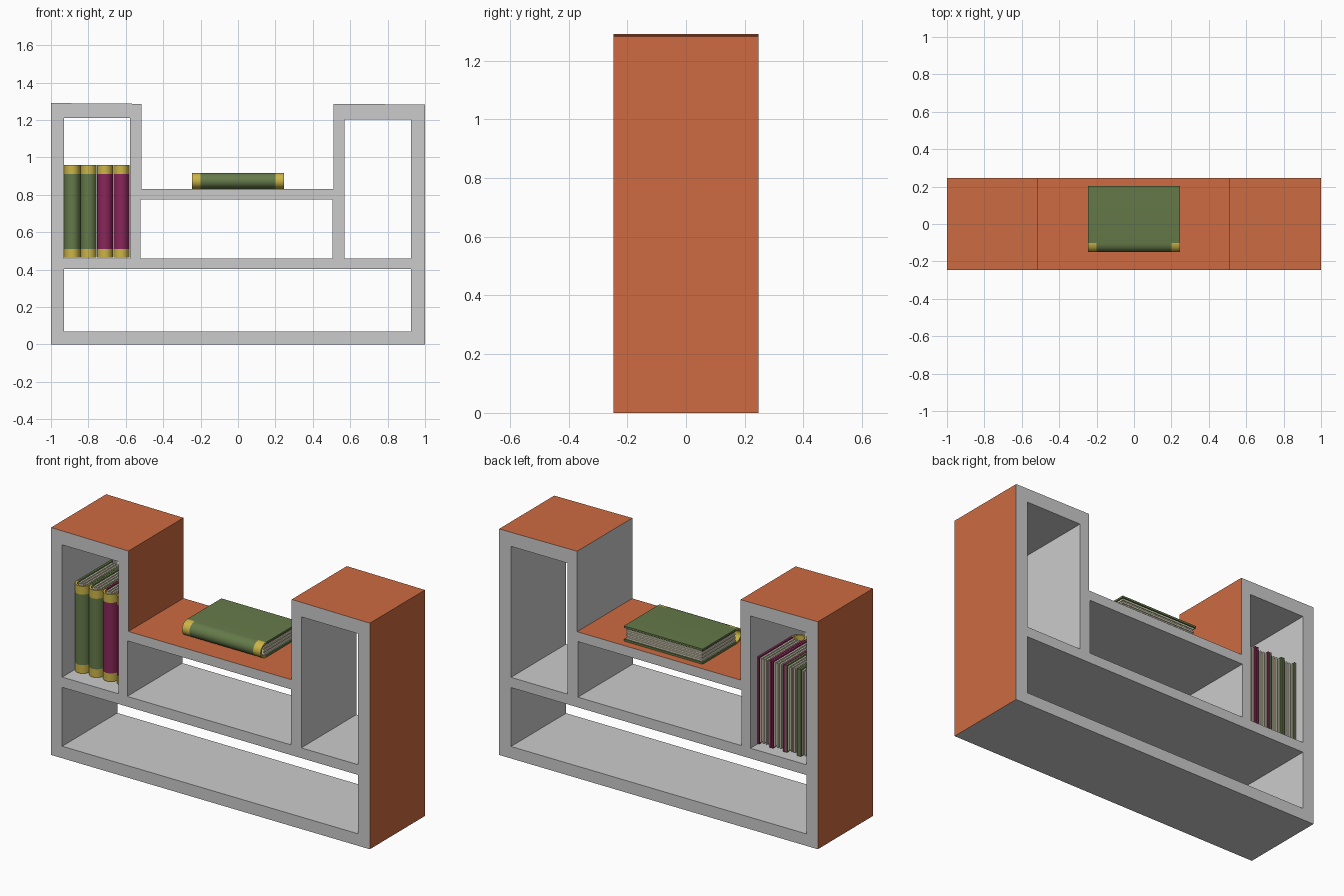
import bpy, bmesh, math

if "Cube" in bpy.data.objects:
    bpy.data.objects.remove(bpy.data.objects["Cube"])


def material(name, rgb):
    m = bpy.data.materials.new(name)
    m.diffuse_color = (*rgb, 1)
    m.use_nodes = True
    m.node_tree.nodes["Principled BSDF"].inputs["Base Color"].default_value = m.diffuse_color
    return m


wood = material("wood", (0.61, 0.146, 0.054))
grey = material("bare_panel", (0.8, 0.8, 0.8))
green = material("green_cloth", (0.13, 0.195, 0.067))
maroon = material("maroon_cloth", (0.25, 0.02, 0.1))
gold = material("gold_band", (0.6, 0.46, 0.065))
paper = material("paper", (0.78, 0.74, 0.56))


def finish(bm, name, mats):
    bmesh.ops.recalc_face_normals(bm, faces=bm.faces)
    me = bpy.data.meshes.new(name)
    bm.to_mesh(me)
    bm.free()
    for m in mats:
        me.materials.append(m)
    ob = bpy.data.objects.new(name, me)
    bpy.context.collection.objects.link(ob)
    return ob


# Shelf: U-shaped front outline with four openings, extruded through its depth
DEPTH = 0.247


def rect(x0, x1, z0, z1):
    return [(x0, z0), (x1, z0), (x1, z1), (x0, z1)]


outline = [(-1, 0), (1, 0), (1, 1.282), (0.51, 1.286), (0.51, 0.83),
           (-0.515, 0.83), (-0.515, 1.286), (-1, 1.29)]
openings = [rect(-0.93, 0.925, 0.068, 0.402), rect(-0.93, -0.578, 0.46, 1.21),
            rect(0.57, 0.925, 0.46, 1.203), rect(-0.522, 0.505, 0.46, 0.775)]

bm = bmesh.new()
for loop in [outline] + openings:
    vs = [bm.verts.new((x, -DEPTH, z)) for x, z in loop]
    for a, b in zip(vs, vs[1:] + vs[:1]):
        bm.edges.new((a, b))
bmesh.ops.triangle_fill(bm, edges=bm.edges[:], use_beauty=True, normal=(0, -1, 0))
ext = bmesh.ops.extrude_face_region(bm, geom=bm.faces[:], use_keep_orig=True)
moved = [g for g in ext["geom"] if isinstance(g, bmesh.types.BMVert)]
bmesh.ops.translate(bm, verts=moved, vec=(0, 2 * DEPTH, 0))
bmesh.ops.recalc_face_normals(bm, faces=bm.faces)
# Wood on tops, outer sides and the inner side of the left tower
for f in bm.faces:
    c, n = f.calc_center_median(), f.normal
    top = n.z > 0.9 and c.z > 0.8
    side = abs(n.x) > 0.9 and abs(c.x) > 0.99
    inner = n.x > 0.9 and abs(c.x + 0.515) < 0.004 and c.z > 0.83
    f.material_index = 1 if top or side or inner else 0
finish(bm, "shelf", [grey, wood])

# Books: local x = length, y = depth (spine at -y), z = thickness
L, D, T, WALL, BAND, ROUND, N = 0.247, 0.177, 0.043, 0.011, 0.047, 0.048, 14


def u_profile(t, depth):
    y0 = -D + ROUND
    arc = [(y0 - depth * math.sin(math.pi * i / N), t * math.cos(math.pi * i / N))
           for i in range(N + 1)]
    return [(D, t)] + arc + [(D, -t)]


def make_cover(name, cloth):
    bm = bmesh.new()
    xs = [-L, -L + BAND, L - BAND, L]
    grid = [[[bm.verts.new((x, y, z)) for y, z in prof] for x in xs]
            for prof in (u_profile(T, ROUND), u_profile(T - WALL, ROUND - WALL))]
    count = N + 3
    for s in range(3):
        for side in grid:
            for i in range(count - 1):
                f = bm.faces.new((side[s][i], side[s][i + 1],
                                  side[s + 1][i + 1], side[s + 1][i]))
                if s != 1 and 1 <= i <= N:
                    f.material_index = 1
        for i in (0, count - 1):
            bm.faces.new((grid[0][s][i], grid[0][s + 1][i],
                          grid[1][s + 1][i], grid[1][s][i]))
    for s in (0, 3):
        for i in range(count - 1):
            f = bm.faces.new((grid[0][s][i], grid[0][s][i + 1],
                              grid[1][s][i + 1], grid[1][s][i]))
            if 1 <= i <= N:
                f.material_index = 1
    ob = finish(bm, name, [cloth, gold])
    bpy.ops.object.select_all(action='DESELECT')
    ob.select_set(True)
    bpy.context.view_layer.objects.active = ob
    bpy.ops.object.shade_smooth_by_angle(angle=math.radians(35))
    return ob


def make_pages(name):
    # Stack of sheets, every second one slightly inset
    bm = bmesh.new()
    layers = 7
    h = 2 * (T - WALL) / layers
    for k in range(layers):
        inset = 0.008 + 0.006 * (k % 2)
        y0, y1 = -D + ROUND, D - inset
        v = bmesh.ops.create_cube(bm, size=1)["verts"]
        bmesh.ops.scale(bm, verts=v, vec=(2 * (L - inset), y1 - y0, h))
        bmesh.ops.translate(bm, verts=v, vec=(0, (y0 + y1) / 2, (k - (layers - 1) / 2) * h))
    return finish(bm, name, [paper])


def add_book(name, cloth, loc, standing):
    for ob in (make_cover(name + "_cover", cloth), make_pages(name + "_pages")):
        ob.location = loc
        if standing:
            ob.rotation_euler = (0, math.pi / 2, 0)


add_book("lying_book", green, (0, 0.027, 0.831 + T), False)
for i, cloth in enumerate((green, green, maroon, maroon)):
    add_book(f"standing_book_{i + 1}", cloth,
             (-0.93 + 0.044 + 0.0875 * i, 0.013, 0.464 + L), True)
